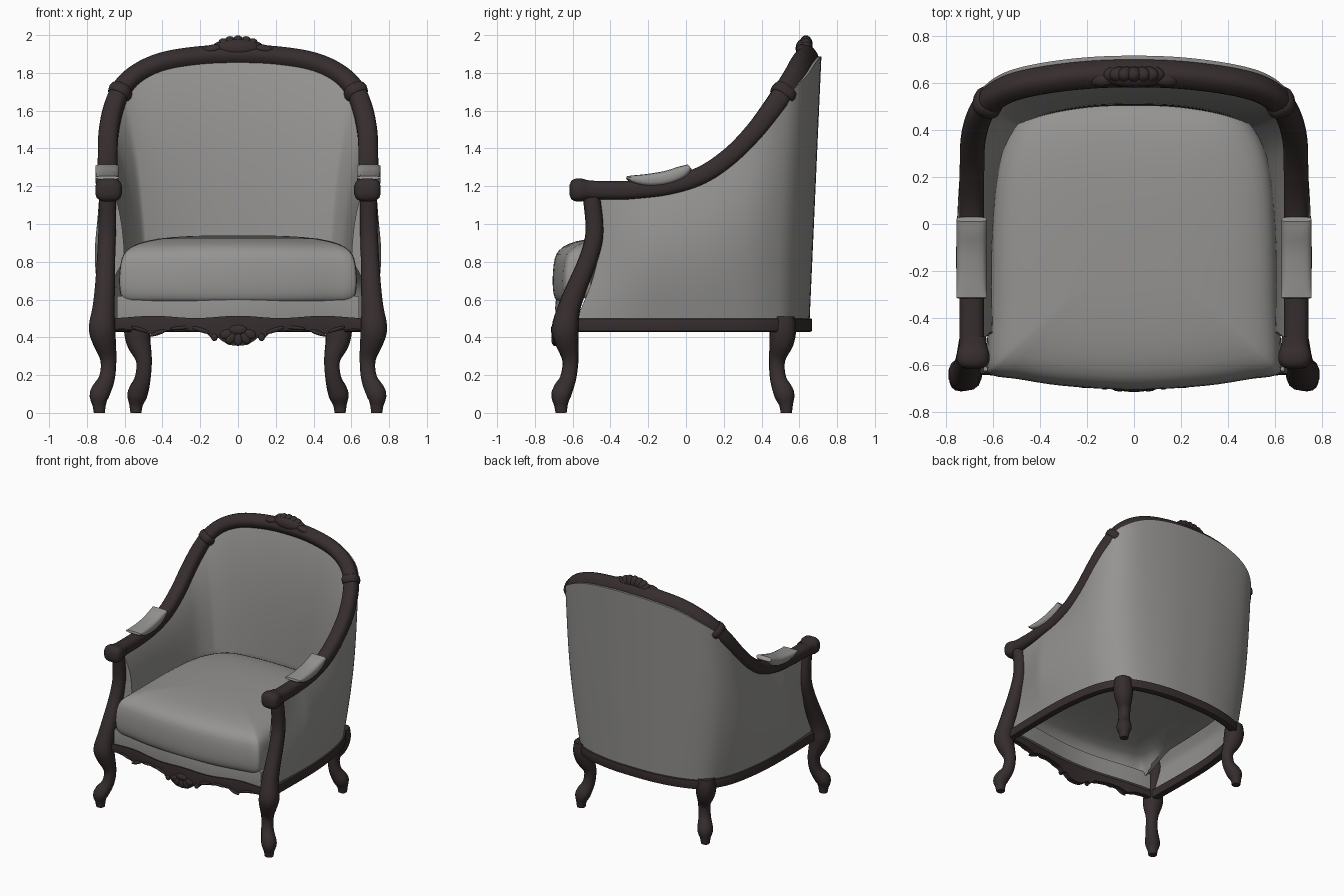
import bpy, bmesh, math
from mathutils import Vector, Matrix

cube = bpy.data.objects.get("Cube")
if cube:
    bpy.data.objects.remove(cube, do_unlink=True)


def material(name, rgb):
    m = bpy.data.materials.new(name)
    m.use_nodes = True
    m.diffuse_color = (*rgb, 1)
    m.node_tree.nodes["Principled BSDF"].inputs["Base Color"].default_value = (*rgb, 1)
    return m


FABRIC = material("grey fabric", (0.30, 0.295, 0.285))
WOOD = material("dark wood", (0.038, 0.027, 0.027))


def finish(name, bm, mat, angle=40):
    bmesh.ops.recalc_face_normals(bm, faces=bm.faces)
    mesh = bpy.data.meshes.new(name)
    bm.to_mesh(mesh)
    bm.free()
    mesh.materials.append(mat)
    mesh.polygons.foreach_set("use_smooth", [True] * len(mesh.polygons))
    mesh.set_sharp_from_angle(angle=math.radians(angle))
    ob = bpy.data.objects.new(name, mesh)
    bpy.context.collection.objects.link(ob)
    return ob


def clamp(v):
    return min(max(v, 0), 1)


def spline(pts, n=5, closed=False):
    """Catmull-Rom through tuples of any length."""
    vs = [Vector(p) for p in pts]
    count = len(vs)
    pick = (lambda i: vs[i % count]) if closed else (lambda i: vs[min(max(i, 0), count - 1)])
    out = []
    for i in range(count if closed else count - 1):
        a, b, c, d = (pick(i + k) for k in (-1, 0, 1, 2))
        for j in range(n):
            t = j / n
            out.append(0.5 * (2 * b + (c - a) * t + (2 * a - 5 * b + 4 * c - d) * t ** 2
                              + (3 * b - a - 3 * c + d) * t ** 3))
    return out if closed else out + [vs[-1]]


def loft(name, rings, mat, angle=40):
    bm = bmesh.new()
    rows = [[bm.verts.new(p) for p in r] for r in rings]
    n = len(rows[0])
    for a, b in zip(rows, rows[1:]):
        for i in range(n):
            j = (i + 1) % n
            bm.faces.new((a[i], a[j], b[j], b[i]))
    bm.faces.new(rows[0])
    bm.faces.new(rows[-1])
    return finish(name, bm, mat, angle)


def sweep(name, path, mat, ref, sides=14, power=1.0):
    """Sweep a superellipse along (point, half width, half height)."""
    rings = []
    for i, (p, w, h) in enumerate(path):
        t = (path[min(i + 1, len(path) - 1)][0] - path[max(i - 1, 0)][0]).normalized()
        u = t.cross(Vector(ref)).normalized()
        v = u.cross(t)
        ring = []
        for k in range(sides):
            a = 2 * math.pi * (k + 0.5) / sides
            c, s = math.cos(a), math.sin(a)
            q = p + u * w * math.copysign(abs(c) ** power, c) + v * h * math.copysign(abs(s) ** power, s)
            q.z = max(q.z, 0)
            ring.append(q)
        rings.append(ring)
    return loft(name, rings, mat)


def blobs(name, items, mat):
    """Join ellipsoids given as (centre, radii, tilt about y)."""
    bm = bmesh.new()
    for centre, radii, tilt in items:
        mx = Matrix.Translation(centre) @ Matrix.Rotation(tilt, 4, 'Y') @ Matrix.Diagonal((*radii, 1))
        bmesh.ops.create_uvsphere(bm, u_segments=14, v_segments=10, radius=1, matrix=mx)
    return finish(name, bm, mat, 60)


def both(half):
    """Mirror a half path that ends on the centre line."""
    return half + [(-p[0], *p[1:]) for p in reversed(half[:-1])]


# Guide lines: top rail and base rail, from the left front round the back
RAIL = [(.69, -.5, 1.178), (.69, -.3, 1.18), (.69, -.1, 1.2), (.69, .08, 1.255), (.69, .23, 1.355),
        (.685, .36, 1.485), (.658, .46, 1.615), (.61, .53, 1.715), (.525, .58, 1.792),
        (.39, .612, 1.85), (.2, .635, 1.88), (0, .642, 1.888)]
BASE = [(.69, -.58), (.695, -.33), (.695, -.1), (.685, .07), (.665, .22), (.635, .35), (.59, .45),
        (.54, .52), (.46, .57), (.33, .61), (.17, .635), (0, .64)]
rail = spline(both(RAIL))
base = spline(both(BASE))

# Upholstered tub: thin at the base, padded above the seat, hollowed behind the arm posts
rings = []
for i, (r, b) in enumerate(zip(rail, base)):
    t = base[min(i + 1, len(base) - 1)] - base[max(i - 1, 0)]
    n = Vector((t.y, -t.x, 0)).normalized()
    k = max(n.y, 0)
    front = clamp((-.2 - b.y) / .38)
    foot = Vector((b.x, b.y, .5))
    outer, inner = [], []
    for j in range(25):
        s = j / 24
        bow = math.sin(math.pi * s)
        p = foot.lerp(r, s) + Vector((0, .075 * bow * front, 0))
        ramp = clamp((p.z - .66) / .16)
        outer.append(p + n * (.015 * (1 - front) + .05 * bow * (1 - k) * (1 - front) + .06 * k * s))
        inner.insert(0, p - n * (.005 + ramp * (.025 + (.062 + .046 * k) * (1 - s ** 4))))
    rings.append(outer + inner)
loft("tub_upholstery", rings, FABRIC)

# Top rail with arms, deeper towards the crown, and the base rail
TILT = (0, -.6, .8)
sweep("top_rail", [(p, .053, .05 + .009 * clamp((p.z - 1.4) / .4))
                   for p in spline(both([(.69, -.55, 1.178)] + RAIL), 6)], WOOD, TILT, 16, .75)
sweep("base_rail", [(Vector((p.x, p.y, .465)), .028, .036) for p in base], WOOD, (0, 0, 1), 12, .3)

# Seat cushion: plan outline scaled through a rounded profile, hollow beneath
PLAN = [(0, -.705), (.3, -.688), (.5, -.658), (.6, -.643), (.627, -.6), (.62, -.4), (.61, 0),
        (.585, .25), (.515, .42), (.4, .51), (.2, .535), (0, .54)]
plan = spline(PLAN + [(-x, y) for x, y in PLAN[-2:0:-1]], 4, True)
PROFILE = [(.05, .75), (.5, .75), (.85, .71), (.93, .64), (.955, .59), (.985, .61), (1, .66),
           (1, .74), (.985, .815), (.95, .86), (.87, .895), (.7, .922), (.4, .937), (.05, .94)]
rings = []
for s, z in spline(PROFILE, 2):
    ring = []
    for p in plan:
        d = p + Vector((0, .08))
        q = d.lerp(d.normalized() * .6, 1 - s) * s
        ring.append((q.x, q.y - .08, max(z, .59 + .12 * clamp((p.y + .6) / .25))))
    rings.append(ring)
loft("seat_cushion", rings, FABRIC)


def front_y(x):
    return -.635 - .062 * math.cos(math.pi * x / 1.34) ** 2


def panel(name, half, top, bottom, push, depth, mat):
    """Bowed front panel with a free lower outline."""
    rings = []
    for i in range(-66, 67):
        x = half * i / 66
        y = front_y(x) - push
        lo, hi = bottom(abs(x)), top(abs(x))
        rings.append([(x, y, lo), (x, y - .006, (lo + hi) / 2), (x, y, hi),
                      (x, y + depth, hi), (x, y + depth, lo)])
    return loft(name, rings, mat)


EDGE = [(0, .355), (.05, .36), (.09, .385), (.105, .4), (.13, .385), (.17, .425), (.3, .44),
        (.38, .435), (.45, .412), (.52, .435), (.62, .445), (.7, .43)]


def apron_edge(x):
    for (a, za), (b, zb) in zip(EDGE, EDGE[1:]):
        if x <= b:
            return za + (zb - za) * (x - a) / (b - a)
    return EDGE[-1][1]


panel("seat_front_band", .64, lambda x: .62, lambda x: .49, -.01, .05, FABRIC)
panel("front_apron", .67, lambda x: .508 + .006 * math.cos(x * 14), apron_edge, .002, .04, WOOD)

# Apron carving: centre shell, scrolls and trailing leaves
carving = [((.065 * math.sin(a), -.698, .432 - .04 * math.cos(a)), (.026, .015, .036), -a)
           for a in (-1.2, -.6, 0, .6, 1.2)] + [((0, -.702, .44), (.05, .014, .026), 0)]
for s in (1, -1):
    carving += [((s * x, front_y(x) - .002, z), (w, .012, h), s * tilt) for x, z, w, h, tilt in
                ((.125, .4, .018, .02, 0), (.19, .437, .06, .012, -.3), (.3, .45, .06, .01, .1),
                 (.42, .425, .05, .012, .35), (.52, .442, .05, .01, -.3))]
blobs("apron_carving", carving, WOOD)

# Crest: overlapping fan of leaves with side tails
crest = [((.085 * math.sin(a), .635, 1.92 + .027 * math.cos(a)), (.036, .036, .052), a)
         for a in (-1.25, -.8, -.4, 0, .4, .8, 1.25)]
crest += [((0, .62, 1.93), (.12, .04, .05), 0)]
crest += [((s * .14, .615, 1.925), (.055, .03, .024), s * .2) for s in (1, -1)]
blobs("crest_carving", crest, WOOD)

# Legs (x, y, z, radius): the front ones continue up as arm posts
FRONT_LEG = [(.734, -.66, 0, .03), (.735, -.662, .04, .036), (.733, -.66, .1, .053),
             (.695, -.625, .18, .043), (.686, -.612, .28, .043), (.708, -.632, .38, .063),
             (.72, -.64, .45, .071), (.712, -.62, .55, .06), (.705, -.58, .66, .054),
             (.7, -.53, .78, .05), (.695, -.492, .9, .048), (.692, -.485, 1.0, .047),
             (.69, -.5, 1.14, .046)]
BACK_LEG = [(.54, .53, 0, .03), (.54, .53, .04, .036), (.532, .52, .1, .054), (.505, .488, .18, .043),
            (.498, .482, .28, .043), (.525, .505, .37, .064), (.535, .513, .44, .07),
            (.535, .513, .51, .062)]
PAD = [(-.315, 1.246, .008), (-.28, 1.238, .02), (-.2, 1.232, .034), (-.1, 1.245, .038),
       (-.02, 1.275, .034), (.02, 1.303, .016)]
SCROLL = [(-.48, .05), (-.52, .054), (-.55, .062), (-.58, .063), (-.605, .052), (-.617, .025)]

for s, side in ((1, "left"), (-1, "right")):
    for label, pts in (("front_leg", FRONT_LEG), ("back_leg", BACK_LEG)):
        path = spline([(s * x, y, z, r) for x, y, z, r in pts], 4)
        sweep(f"{label}_{side}", [(p.xyz, p[3], p[3]) for p in path], WOOD, (0, 1, 0), 14, .85)

    # Scrolled arm end
    sweep(f"arm_scroll_{side}", [(Vector((s * .685, y, 1.18)), r * 1.12, r * .98)
                                 for y, r in spline(SCROLL, 3)], WOOD, (0, 0, 1), 16, .7)

    # Padded arm rest
    sweep(f"arm_pad_{side}", [(Vector((s * .692, y, z)), .064, h) for y, z, h in spline(PAD, 3)],
          FABRIC, TILT, 16, .6)

    # Collar around the rail at the shoulder
    a, b = Vector((s * .636, .502, 1.672)), Vector((s * .61, .53, 1.715))
    sweep(f"rail_collar_{side}", [(a.lerp(b, t), .05 + w, .055 + w) for t, w in
                                  ((0, .004), (.1, .01), (.5, .014), (.9, .01), (1, .004))],
          WOOD, TILT, 16, .75)
